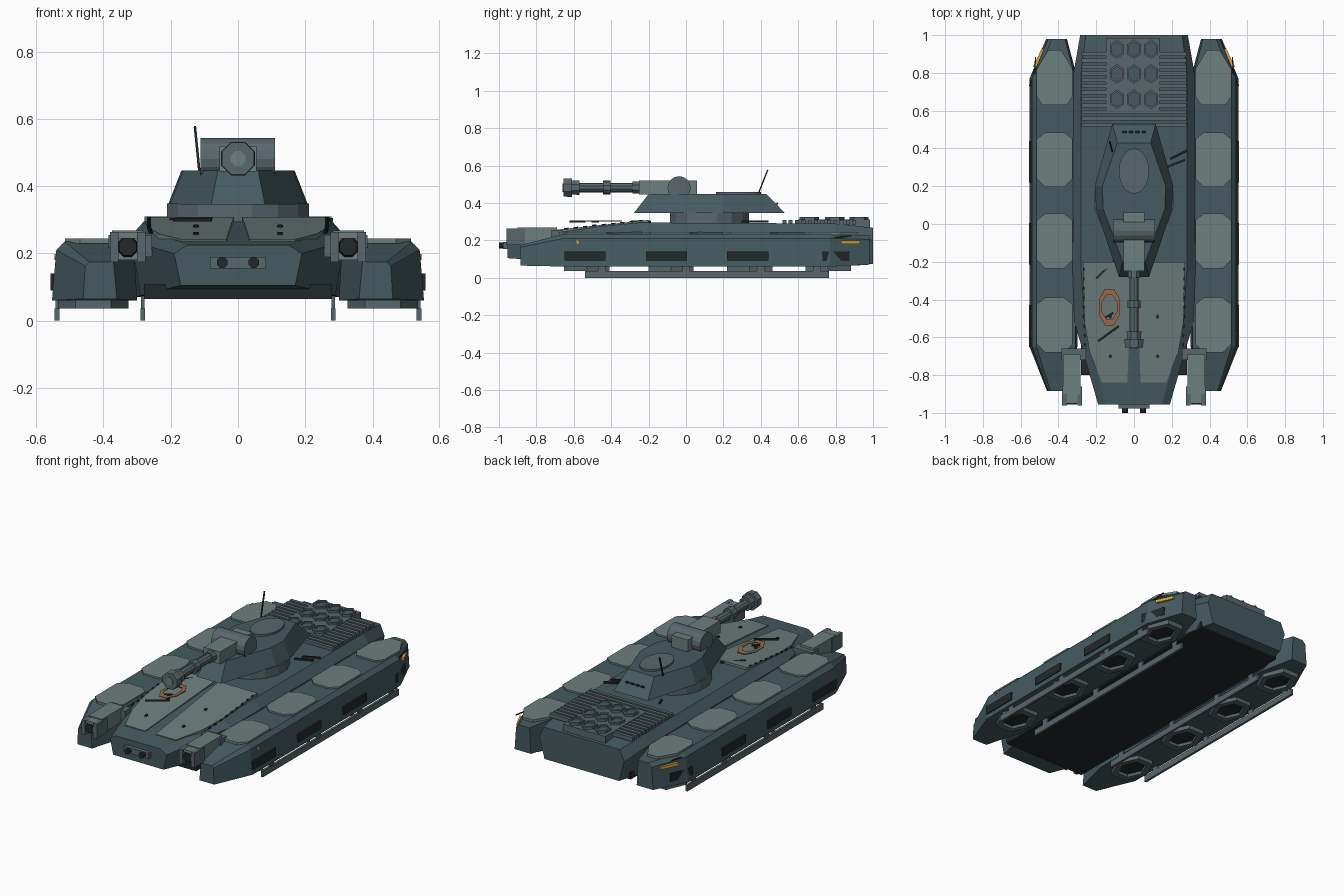
import bpy, bmesh
from math import pi, cos, sin
from mathutils import Vector

if "Cube" in bpy.data.objects:
    bpy.data.objects.remove(bpy.data.objects["Cube"])


def material(name, r, g, b):
    m = bpy.data.materials.new(name)
    m.diffuse_color = (r, g, b, 1)
    m.use_nodes = True
    m.node_tree.nodes["Principled BSDF"].inputs["Base Color"].default_value = m.diffuse_color
    return m


HULL = material("hull_paint", .06, .105, .12)
PANEL = material("panel_paint", .15, .215, .205)
METAL = material("metal", .10, .135, .15)
DARK = material("dark", .016, .021, .024)
AMBER = material("amber", .72, .40, .05)
RUST = material("marking", .33, .14, .06)


def loft(name, rings, mat, closed=False):
    """Skin matching rings of points; cap the ends unless closed on itself."""
    bm = bmesh.new()
    vs = [[bm.verts.new(p) for p in r] for r in rings]
    n = len(vs[0])
    for a in range(len(vs) if closed else len(vs) - 1):
        r, s = vs[a], vs[(a + 1) % len(vs)]
        for i in range(n):
            bm.faces.new((r[i], r[(i + 1) % n], s[(i + 1) % n], s[i]))
    if not closed:
        bm.faces.new(vs[0])
        bm.faces.new(vs[-1])
    bmesh.ops.recalc_face_normals(bm, faces=bm.faces)
    me = bpy.data.meshes.new(name)
    bm.to_mesh(me)
    bm.free()
    me.materials.append(mat)
    ob = bpy.data.objects.new(name, me)
    bpy.context.collection.objects.link(ob)
    return ob


def plate(name, pts, z0, z1, mat, slope=0):
    """Flat outline (x, y) raised from z0 to z1, optionally tilted along y."""
    return loft(name, [[(x, y, z + slope * y) for x, y in pts] for z in (z0, z1)], mat)


def box(name, x0, x1, y0, y1, z0, z1, mat):
    return plate(name, [(x0, y0), (x1, y0), (x1, y1), (x0, y1)], z0, z1, mat)


def circle(cx, cy, rx, ry, n, off=0.0):
    return [(cx + rx * cos(2 * pi * (i + off) / n), cy + ry * sin(2 * pi * (i + off) / n)) for i in range(n)]


def tube(name, x, z, stops, n, mat):
    """Turned part along y: stops are (y, radius)."""
    return loft(name, [[(a, y, b) for a, b in circle(x, z, r, r, n, .5)] for y, r in stops], mat)


def ring(name, cx, cy, outer, inner, z0, z1, n, mat, off=0.0):
    """Flat hollow ring."""
    def lay(r, z):
        return [(x, y, z) for x, y in circle(cx, cy, r[0], r[1], n, off)]
    return loft(name, [lay(outer, z0), lay(outer, z1), lay(inner, z1), lay(inner, z0)], mat, True)


def bar(name, a, b, w, mat):
    """Thin square rod between two points."""
    a, b = Vector(a), Vector(b)
    d = (b - a).normalized()
    u = d.orthogonal().normalized() * w
    v = d.cross(u)
    return loft(name, [[p + u, p + v, p - u, p - v] for p in (a, b)], mat)


# central hull: y, then half profile bottom / shoulder / top edge
stations = [(-.955, (.17, .105), (.19, .20), (.15, .225)),
            (-.52, (.29, .075), (.315, .235), (.26, .268)),
            (-.25, (.30, .07), (.325, .245), (.28, .295)),
            (.80, (.30, .07), (.32, .24), (.28, .29)),
            (1.0, (.25, .075), (.285, .20), (.255, .267))]
loft("hull", [[(x, y, z) for x, z in half] + [(-x, y, z) for x, z in reversed(half)]
              for y, *half in stations], HULL)
box("belly_plate", -.28, .28, -.80, .93, .065, .108, DARK)

# nose lamps
box("lamp_housing", -.083, .083, -.978, -.95, .155, .19, METAL)
for x in (-.047, .047):
    tube("nose_lamp", x, .173, [(-1.0, .017), (-.97, .017)], 8, DARK)

for s, side in ((1, "right"), (-1, "left")):
    # side pontoon
    def section(y, xi, xo, z0, z1, lean, cut):
        return [(s * x, y, z) for x, z in ((xi, z0), (xo, z0), (xo - lean, z1 - cut), (xo - lean - cut, z1), (xi + .01, z1))]
    loft(side + "_pontoon", [section(-.885, .36, .46, .065, .175, .006, .012),
                             section(-.65, .30, .553, .06, .235, .013, .024),
                             section(.77, .30, .553, .06, .235, .013, .024),
                             section(.98, .355, .465, .07, .225, .01, .02)], HULL)
    # armour panels on the pontoon top
    for i, y in enumerate((-.535, -.09, .34, .775)):
        f, r = (.045, .045) if i < 3 else (.03, .06)
        e = .035 if i < 3 else .10
        plate(side + "_top_panel", [(s * px, y + py) for px, py in (
            (.325 + f, -.145), (.515 - f, -.145), (.515, -.10), (.515, .145 - e),
            (.515 - r, .145), (.325 + r, .145), (.325, .145 - e), (.325, -.10))], .23, .245, PANEL)
    # hover pads below
    for y in (-.53, -.08, .34, .76):
        ring(side + "_hover_pad", s * .43, y, (.105, .14), (.07, .095), .037, .065, 6, METAL)
        plate(side + "_pad_core", circle(s * .43, y, .075, .10, 6), .055, .063, DARK)
    # skid rails
    for x in (.283, .538):
        box(side + "_skid_rail", s * (x - .007), s * (x + .007), -.54, .765, .003 * 0, .037, METAL)
        for y in (-.45, 0, .40, .70):
            box(side + "_skid_post", s * (x - .005), s * (x + .005), y - .02, y + .02, .03, .075, METAL)
    # side vents and marker lights
    for y0, y1 in ((-.65, -.43), (-.215, .005), (.22, .44), (.73, .875)):
        t = .045 if y1 > .8 else 0
        plate(side + "_side_vent", [(s * .53, y0), (s * .557, y0), (s * (.557 - t), y1), (s * (.53 - t), y1)], .09, .14, DARK)
    for (xa, ya), (xb, yb) in (((.505, -.70), (.545, -.575)), ((.535, .83), (.488, .93))):
        plate(side + "_marker_light", [(s * (xa - .03), ya), (s * xa, ya), (s * xb, yb), (s * (xb - .03), yb)], .18, .198, AMBER)
    # forward gun pods
    box(side + "_pod_mount", s * .255, s * .385, -.72, -.66, .19, .255, METAL)
    box(side + "_pod_body", s * .283, s * .375, -.90, -.69, .18, .268, PANEL)
    for a, b in ((.275, .30), (.355, .38)):
        box(side + "_pod_cheek", s * a, s * b, -.96, -.86, .175, .263, METAL)
    box(side + "_pod_roof", s * .295, s * .36, -.95, -.86, .245, .262, PANEL)
    tube(side + "_pod_muzzle", s * .328, .22, [(-.955, .028), (-.88, .034)], 8, DARK)
    # sloped bow plates
    plate(side + "_bow_plate", [(s * x, y) for x, y in (
        (.012, -.20), (.27, -.20), (.262, -.52), (.235, -.68), (.17, -.84), (.035, -.84))], .315, .330, PANEL, .105)
    for x, y in ((.125, -.70), (.125, -.49)):
        plate(side + "_bow_bolt", circle(s * x, y, .009, .012, 6), .328, .336, DARK, .105)
    for i in range(9):
        y = -.24 - i * .05
        plate(side + "_edge_rivet", circle(s * (.265 + .04 * min(0, y + .5)), y, .006, .012, 4), .326, .334, DARK, .105)
    bar(side + "_rear_whip", (s * .525, .77, .21), (s * .522, .885, .225), .004, DARK)

# hexagonal marking and tool bars on the deck
ring("bow_marking", -.13, -.44, (.06, .105), (.042, .07), .302, .307, 8, RUST, .5)
for a, b in (((.17, .30), (.27, .34)), ((.19, .345), (.28, .39)), ((-.13, .44), (-.11, .39)), ((-.20, -.29), (-.10, -.19)),
             ((-.19, -.62), (-.08, -.54)), ((-.16, -.50), (-.11, -.47))):
    z = .30
    bar("deck_tool", (*a, z), (*b, z), .007, DARK)

# engine grille with slats and exhaust cells
for i in range(12):
    y = .515 + i * .034
    box("engine_slat", -.278, .278, y, y + .021, .285, .31, METAL)
box("exhaust_plate", -.148, .135, .60, .985, .27, .312, METAL)
for x in (-.09, 0, .09):
    for y in (.66, .795, .925):
        ring("exhaust_rim", x, y, (.043, .052), (.032, .04), .305, .326, 6, METAL, .5)
        plate("exhaust_cell", circle(x, y, .034, .042, 6, .5), .305, .317, HULL)

# turret ring and faceted turret
plate("turret_ring", circle(0, .125, .215, .215, 16, .5), .285, .348, METAL)


def turret_outline(hw, fw, rw, y0, y1, z):
    half = [(fw, y0), (hw * .97, .08), (hw, .20), (rw, y1)]
    return [(x, y, z) for x, y in half] + [(-x, y, z) for x, y in reversed(half)]


loft("turret", [turret_outline(.208, .08, .115, -.28, .53, .345),
                turret_outline(.168, .06, .088, -.20, .43, .447)], HULL)
plate("hatch", circle(0, .28, .08, .12, 20), .44, .459, METAL)
for i in range(4):
    x = -.06 + i * .034
    bar("rear_slot", (x, .487, .397), (x + .02, .487, .397), .006, DARK)
bar("antenna", (-.115, .385, .445), (-.128, .437, .577), .005, DARK)

# mantlet and main gun
loft("mantlet", [[(x, y, z) for y, z in circle(-.037, .481, .062, .062, 16)] for x in (-.112, .11)], METAL)
box("gun_cradle", -.055, .055, -.25, .06, .444, .519, PANEL)
tube("cradle_collar", 0, .482, [(-.285, .034), (-.24, .034)], 8, METAL)
tube("barrel", 0, .482, [(-.64, .026), (-.25, .026)], 10, METAL)
tube("barrel_band", 0, .482, [(-.445, .037), (-.405, .037)], 10, METAL)
tube("muzzle_brake", 0, .482, [(-.655, .052), (-.61, .054), (-.61, .04), (-.57, .042)], 8, METAL)
tube("bore", 0, .482, [(-.659, .024), (-.64, .024)], 8, PANEL)
